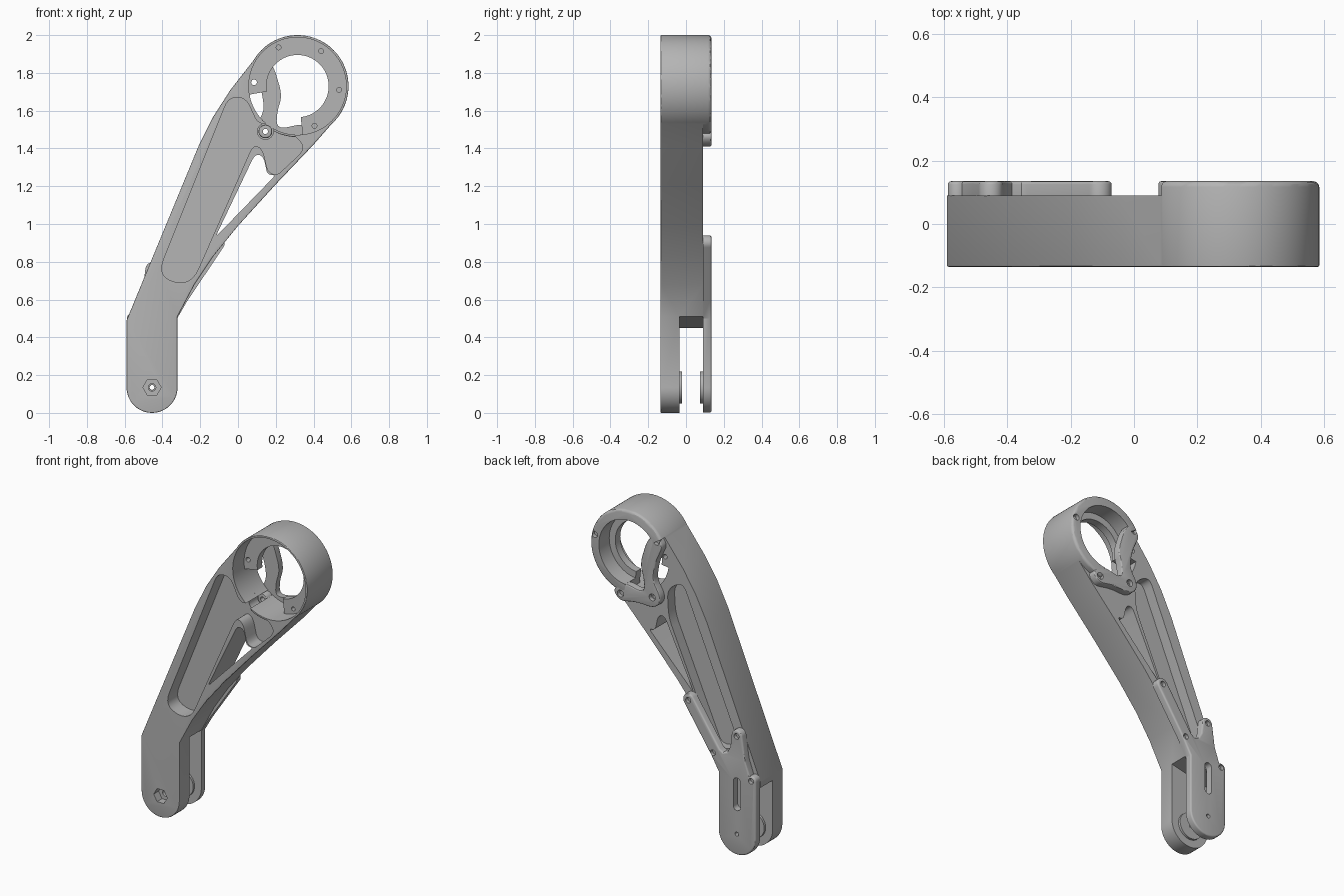
import bpy, bmesh
from math import sin, cos, radians
from mathutils import Vector

if "Cube" in bpy.data.objects:
    bpy.data.objects.remove(bpy.data.objects["Cube"], do_unlink=True)

grey = bpy.data.materials.new("satin grey")
grey.use_nodes = True
grey.diffuse_color = (0.46, 0.46, 0.46, 1)
grey.node_tree.nodes["Principled BSDF"].inputs["Base Color"].default_value = grey.diffuse_color

FRONT, MID, BACK = -0.135, 0.09, 0.135
RING, PIVOT, HUB = (0.315, 1.73), (-0.455, 0.135), (0.145, 1.49)


def arc(c, r, a0, a1, n=24):
    return [(c[0] + r * cos(radians(a0 + (a1 - a0) * i / n)),
             c[1] + r * sin(radians(a0 + (a1 - a0) * i / n))) for i in range(n + 1)]


def circle(c, r, n=64):
    return arc(c, r, 0, 360, n)[:-1]


def fillet(pts, n=6):
    """Round each (x, z, reach) corner of an outline."""
    out = []
    for i, (x, z, r) in enumerate(pts):
        p = Vector((x, z))
        ends = []
        for q in (pts[i - 1], pts[(i + 1) % len(pts)]):
            d = Vector(q[:2]) - p
            ends.append(p + d.normalized() * min(r, d.length * 0.49))
        for k in range(n + 1):
            t = k / n
            out.append(tuple(ends[0] * (1 - t) ** 2 + p * 2 * t * (1 - t) + ends[1] * t * t))
    return out


def prism(name, pts, y0, y1, back_bevel=0, front_bevel=0):
    """Outline in x and z, extruded along y, with optional softened rims."""
    bm = bmesh.new()
    face = bm.faces.new([bm.verts.new((x, y0, z)) for x, z in pts])
    new = bmesh.ops.extrude_face_region(bm, geom=[face])["geom"]
    bmesh.ops.translate(bm, vec=(0, y1 - y0, 0),
                        verts=[v for v in new if isinstance(v, bmesh.types.BMVert)])
    bmesh.ops.recalc_face_normals(bm, faces=bm.faces)
    for y, w in ((y1, back_bevel), (y0, front_bevel)):
        rim = [e for e in bm.edges if all(abs(v.co.y - y) < 1e-5 for v in e.verts)]
        if w:
            bmesh.ops.bevel(bm, geom=rim, offset=w, segments=3, profile=0.5, affect='EDGES')
    me = bpy.data.meshes.new(name)
    bm.to_mesh(me)
    bm.free()
    me.materials.append(grey)
    ob = bpy.data.objects.new(name, me)
    bpy.context.collection.objects.link(ob)
    return ob


def combine(ob, other, op='DIFFERENCE'):
    """Apply a boolean and discard the helper."""
    m = ob.modifiers.new("cut", 'BOOLEAN')
    m.operation, m.object, m.solver = op, other, 'EXACT'
    dg = bpy.context.evaluated_depsgraph_get()
    dg.update()
    me = bpy.data.meshes.new_from_object(ob.evaluated_get(dg))
    ob.modifiers.clear()
    ob.data = me
    bpy.data.objects.remove(other, do_unlink=True)


def cut(ob, pts, y0, y1):
    combine(ob, prism("cutter", pts, y0, y1))


# Arm slab
outline = arc(PIVOT, 0.135, 180, 360)
outline += [(-0.32, 0.51), (-0.23, 0.68), (-0.13, 0.83), (0, 0.99), (0.2, 1.21), (0.4, 1.42)]
outline += arc(RING, 0.268, -41, 145, 40)
outline += [(-0.04, 1.71), (-0.13, 1.57), (-0.21, 1.41), (-0.59, 0.49)]
arm = prism("arm", outline, FRONT, MID, 0, 0.004)

# Front pocket, running under the ring
cut(arm, fillet([(-0.43, 0.72, 0.1), (-0.25, 0.67, 0.1), (0.08, 1.42, 0.05), (0.13, 1.4, 0.05),
                 (0.16, 1.27, 0.04), (0.21, 1.26, 0.02), (0.36, 1.4, 0.06), (0.3, 1.47, 0.03),
                 (0.1, 1.54, 0.03), (0.04, 1.67, 0.05), (-0.05, 1.67, 0.05)]), -0.3, -0.035)

# Rear channel
cut(arm, fillet([(-0.45, 0.66, 0.05), (-0.27, 0.62, 0.05), (0.06, 1.37, 0.06),
                 (0.07, 1.55, 0.06), (-0.04, 1.62, 0.06)]), 0.02, 0.3)

# Triangular window
cut(arm, fillet([(-0.12, 0.93, 0.03), (0.2, 1.26, 0.025), (0.155, 1.26, 0.03),
                 (0.135, 1.36, 0.04), (0.09, 1.37, 0.04)]), -0.3, 0.3)

# Clevis slot at the foot
cut(arm, [(-0.8, -0.2), (-0.2, -0.2), (-0.2, 0.53), (-0.32, 0.51), (-0.59, 0.45), (-0.8, 0.4)],
    -0.035, 0.3)

# Ring shell with a front bore, a thin flange and a rear recess
combine(arm, prism("shell", circle(RING, 0.27, 96), FRONT, BACK, 0.018, 0.004), 'UNION')
cut(arm, circle(RING, 0.258, 96), -0.3, -0.02)
cut(arm, circle(RING, 0.165), -0.1, 0.3)
cut(arm, circle(RING, 0.208), 0.03, 0.3)
cut(arm, [RING] + arc(RING, 0.258, 190, 276), -0.06, 0.3)
cut(arm, [RING] + arc(RING, 0.45, 148, 276), MID, 0.3)
cut(arm, circle(HUB, 0.042, 32), -0.3, 0.3)

# Flange and rim screw holes
flange_screws = [(0.215, 1.935), (0.44, 1.915), (0.535, 1.71), (0.405, 1.52)]
for p in flange_screws:
    cut(arm, circle(p, 0.013, 16), -0.1, 0.01)
cut(arm, circle((0.085, 1.75), 0.015, 16), -0.1, 0.3)
cut(arm, circle((0.553, 1.785), 0.02, 20), 0.11, 0.3)

# Nut recess with six sides, and pivot hole
cut(arm, circle(PIVOT, 0.048, 6), -0.3, -0.085)
cut(arm, circle(PIVOT, 0.02, 20), -0.3, 0)

# Hooked cover behind the ring
cover = prism("ring_cover", fillet([
    (0.07, 1.83, 0.03), (0.125, 1.71, 0.05), (0.14, 1.6, 0.04), (0.075, 1.49, 0.06),
    (0.13, 1.42, 0.06), (0.25, 1.43, 0.05), (0.38, 1.405, 0.04), (0.43, 1.47, 0.04),
    (0.34, 1.53, 0.04), (0.205, 1.5, 0.06), (0.205, 1.59, 0.05), (0.235, 1.68, 0.06),
    (0.19, 1.83, 0.04), (0.13, 1.91, 0.04)]), 0.089, BACK, 0.008)
for p in (HUB, (0.37, 1.455), (0.115, 1.855)):
    cut(cover, circle(p, 0.022, 20), 0.11, 0.3)
cut(cover, circle(HUB, 0.014, 16), 0, 0.3)

# Hollow boss under the cover
boss = prism("cover_boss", circle(HUB, 0.036, 32), 0.04, 0.092, 0, 0.006)
cut(boss, circle(HUB, 0.014, 16), -0.2, 0.3)

# Rear foot plate with two fingers and an ear
foot_outline = arc(PIVOT, 0.133, 180, 360)
foot_outline += [(-0.322, 0.5), (-0.27, 0.59)]
foot_outline += arc((-0.11, 0.9), 0.04, -38, 142, 12)
foot_outline += [(-0.33, 0.645), (-0.355, 0.63), (-0.385, 0.64), (-0.405, 0.68)]
foot_outline += arc((-0.452, 0.76), 0.038, 0, 170, 12)
foot_outline += [(-0.51, 0.62), (-0.535, 0.55)]
foot_outline += arc((-0.558, 0.5), 0.03, 60, 180, 8)
foot = prism("foot_plate", foot_outline, MID - 0.001, BACK, 0.01)
cut(foot, arc((-0.455, 0.47), 0.025, 0, 180, 10) + arc((-0.455, 0.31), 0.025, 180, 360, 10), 0, 0.3)
cut(foot, circle(PIVOT, 0.013, 16), 0, 0.3)
for p in [(-0.11, 0.9), (-0.452, 0.76), (-0.285, 0.61), (-0.555, 0.5)]:
    cut(foot, circle(p, 0.018, 20), 0.112, 0.3)

# Pivot washers on the inner cheeks
for name, y0, y1 in (("front_washer", -0.036, -0.02), ("rear_washer", 0.075, 0.091)):
    washer = prism(name, circle(PIVOT, 0.085, 48), y0, y1)
    cut(washer, circle(PIVOT, 0.014, 20), -0.3, 0.3)

# Smooth curved walls, crisp rims
for ob in [o for o in bpy.context.collection.objects if o.type == 'MESH']:
    bpy.ops.object.select_all(action='DESELECT')
    ob.select_set(True)
    bpy.context.view_layer.objects.active = ob
    bpy.ops.object.shade_smooth_by_angle(angle=radians(30))
